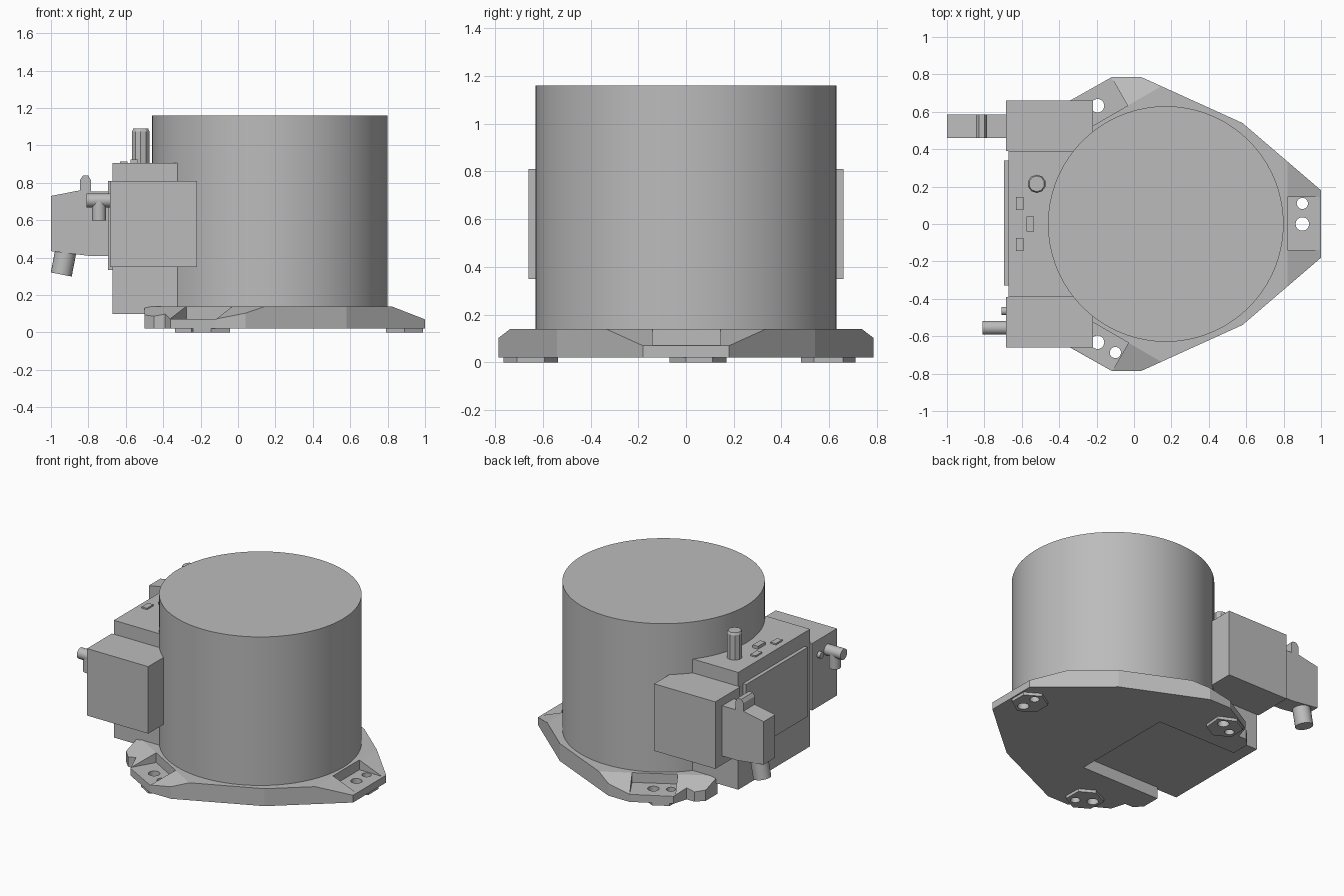
import bpy, bmesh, math
from mathutils import Matrix, Vector

if "Cube" in bpy.data.objects:
    bpy.data.objects.remove(bpy.data.objects["Cube"])

grey = bpy.data.materials.new("mid_grey")
grey.diffuse_color = (0.5, 0.5, 0.5, 1)
grey.use_nodes = True
grey.node_tree.nodes["Principled BSDF"].inputs["Base Color"].default_value = grey.diffuse_color
CX, R = 0.17, 0.63  # drum centre and radius


def finish(name, bm, matrix=Matrix(), smooth=False):
    bmesh.ops.transform(bm, matrix=matrix, verts=bm.verts)
    bmesh.ops.recalc_face_normals(bm, faces=bm.faces)
    me = bpy.data.meshes.new(name)
    bm.to_mesh(me)
    bm.free()
    me.materials.append(grey)
    ob = bpy.data.objects.new(name, me)
    bpy.context.collection.objects.link(ob)
    if smooth:
        select(ob)
        bpy.ops.object.shade_smooth_by_angle(angle=math.radians(30))
    return ob


def select(ob):
    bpy.ops.object.select_all(action='DESELECT')
    ob.select_set(True)
    bpy.context.view_layer.objects.active = ob


def prism(name, pts, lo, hi, axis='z', matrix=Matrix()):
    """Extrude a closed outline along z (xy points) or y (xz points)."""
    bm = bmesh.new()
    co = (lambda a, b: (a, b, lo)) if axis == 'z' else (lambda a, b: (a, lo, b))
    face = bm.faces.new([bm.verts.new(co(a, b)) for a, b in pts])
    ext = bmesh.ops.extrude_face_region(bm, geom=[face])["geom"]
    step = Vector((0, 0, hi - lo)) if axis == 'z' else Vector((0, hi - lo, 0))
    bmesh.ops.translate(bm, vec=step, verts=[v for v in ext if isinstance(v, bmesh.types.BMVert)])
    return finish(name, bm, matrix)


def box(name, x, y, z, matrix=Matrix()):
    return prism(name, [(x[0], y[0]), (x[1], y[0]), (x[1], y[1]), (x[0], y[1])], *z, matrix=matrix)


def rod(name, a, b, r, n=24, r2=None, matrix=Matrix()):
    a, b = Vector(a), Vector(b)
    bm = bmesh.new()
    bmesh.ops.create_cone(bm, cap_ends=True, segments=n, radius1=r,
                          radius2=r if r2 is None else r2, depth=(b - a).length)
    turn = (b - a).to_track_quat('Z', 'Y').to_matrix().to_4x4()
    return finish(name, bm, matrix @ Matrix.Translation((a + b) / 2) @ turn, True)


# base plate with a slot under the rear housing
half = [(1, 0.18), (0.58, 0.54), (0.04, 0.785), (-0.12, 0.785), (-0.36, 0.65),
        (-0.39, 0.55), (-0.45, 0.55), (-0.5, 0.5), (-0.5, 0.37), (0.1, 0.37)]
base = prism("base_plate", half + [(x, -y) for x, y in reversed(half)], 0.02, 0.14)

# three mounting corners: slope, pocket, two holes and a foot pad each
for i in range(3):
    m = Matrix.Translation((CX, 0, 0)) @ Matrix.Rotation(i * math.tau / 3, 4, 'Z')
    pad = prism(f"foot_pad_{i + 1}", [(0.62, 0), (0.62, 0.11), (0.72, 0.17), (0.82, 0.11),
                (0.82, 0), (0.72, -0.07)], 0, 0.021, matrix=m)
    slope = prism("slope_cutter", [(0.65, 0.14), (0.902, 0.042), (0.902, 0.3), (0.65, 0.3)],
                  -0.5, 0.5, 'y', m)
    pocket = box("pocket_cutter", (0.65, 0.95), (-0.14, 0.145), (0.073, 0.3), m)
    holes = [rod("hole_cutter", (0.73, y, -0.1), (0.73, y, 0.3), r, matrix=m)
             for y, r in ((0, 0.036), (0.11, 0.03))]
    for target, cutters in ((base, [slope, pocket] + holes), (pad, holes)):
        for c in cutters:
            select(target)
            mod = target.modifiers.new("cut", 'BOOLEAN')
            mod.operation, mod.solver, mod.object = 'DIFFERENCE', 'EXACT', c
            bpy.ops.object.modifier_apply(modifier=mod.name)
    for c in [slope, pocket] + holes:
        bpy.data.objects.remove(c)

# main drum
rod("drum", (CX, 0, 0.12), (CX, 0, 1.16), R, 72)

# rear housing, side housings and rear panel
box("rear_housing", (-0.67, 0.15), (-0.39, 0.39), (0.1, 0.905))
for side, s in (("left", 1), ("right", -1)):
    box(f"side_housing_{side}", (-0.685, -0.22), sorted((s * 0.39, s * 0.66)), (0.35, 0.81))
box("rear_panel", (-0.695, -0.66), (-0.33, 0.34), (0.335, 0.81))

# aerial and buttons on the housing top
rod("aerial", (-0.52, 0.215, 0.9), (-0.52, 0.215, 1.075), 0.049, 10)
rod("aerial_tip", (-0.52, 0.215, 1.075), (-0.52, 0.215, 1.09), 0.049, 10, 0.042)
box("middle_button", (-0.575, -0.535), (-0.04, 0.04), (0.9, 0.925))
for i, y in enumerate((0.11, -0.11)):
    box(f"side_button_{i + 1}", (-0.63, -0.59), (y - 0.035, y + 0.035), (0.9, 0.915))

# large plug with latch and cable gland
prism("plug_body", [(-0.67, 0.41), (-0.8, 0.41), (-1, 0.435), (-1, 0.73), (-0.845, 0.76),
                    (-0.845, 0.815), (-0.83, 0.838), (-0.8, 0.838), (-0.787, 0.815),
                    (-0.787, 0.755), (-0.67, 0.755)], 0.46, 0.585, 'y')
rod("plug_gland", (-0.918, 0.522, 0.45), (-0.945, 0.522, 0.31), 0.057)

# elbow connector and small screw
rod("elbow_stub", (-0.67, -0.555, 0.706), (-0.81, -0.555, 0.706), 0.037)
rod("elbow_outlet", (-0.743, -0.555, 0.706), (-0.743, -0.555, 0.6), 0.037)
rod("small_screw", (-0.67, -0.465, 0.706), (-0.708, -0.465, 0.706), 0.022, 16)
